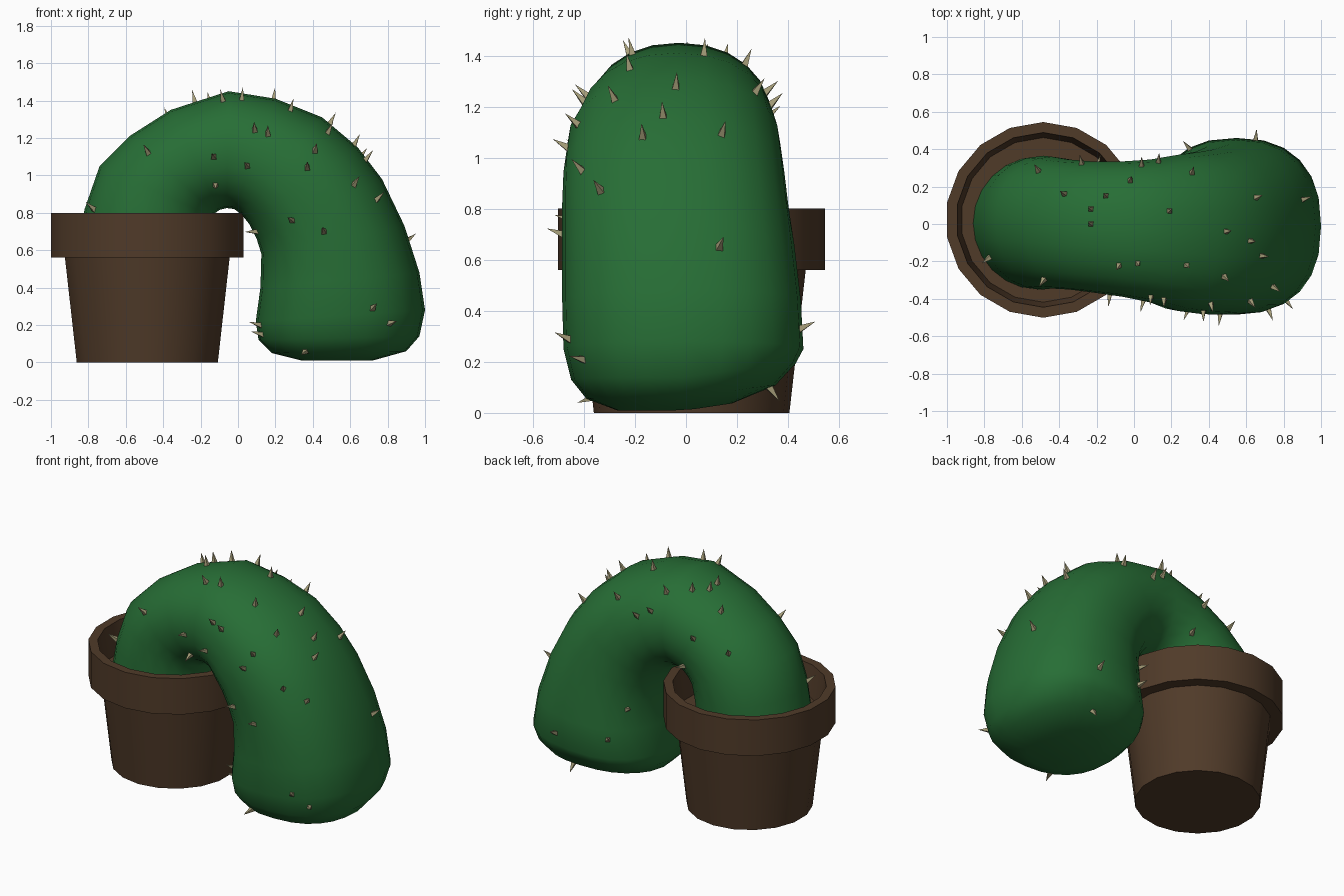
import bpy, bmesh, math
from mathutils import Vector
from mathutils.bvhtree import BVHTree

if "Cube" in bpy.data.objects:
    bpy.data.objects.remove(bpy.data.objects["Cube"])


def material(name, rgb):
    m = bpy.data.materials.new(name)
    m.diffuse_color = (*rgb, 1)
    m.use_nodes = True
    m.node_tree.nodes["Principled BSDF"].inputs["Base Color"].default_value = m.diffuse_color
    return m


GREEN = material("cactus green", (0.020, 0.155, 0.036))
BROWN = material("pot brown", (0.080, 0.043, 0.022))
TAN = material("spine tan", (0.38, 0.34, 0.19))


def finish(bm, name, mat, angle=None):
    bmesh.ops.recalc_face_normals(bm, faces=bm.faces)
    me = bpy.data.meshes.new(name)
    bm.to_mesh(me)
    ob = bpy.data.objects.new(name, me)
    bpy.context.collection.objects.link(ob)
    me.materials.append(mat)
    if angle:
        bpy.ops.object.select_all(action='DESELECT')
        ob.select_set(True)
        bpy.context.view_layer.objects.active = ob
        bpy.ops.object.shade_smooth_by_angle(angle=math.radians(angle))
    return ob


def loft(bm, rings):
    # skin a list of closed rings and cap both ends
    vs = [[bm.verts.new(p) for p in r] for r in rings]
    n = len(vs[0])
    for a, b in zip(vs, vs[1:]):
        for i in range(n):
            j = (i + 1) % n
            bm.faces.new((a[i], a[j], b[j], b[i]))
    bm.faces.new(vs[0])
    bm.faces.new(vs[-1])


# Pot: 18-sided lathe with a heavy rim and a sunken inside
profile = [(0.383, 0), (0.447, 0.56), (0.523, 0.56), (0.523, 0.80),
           (0.467, 0.80), (0.44, 0.60)]
bm = bmesh.new()
loft(bm, [[(-0.485 + r * math.cos(math.radians(10 + 20 * i)),
            0.022 + r * math.sin(math.radians(10 + 20 * i)), z)
           for i in range(18)] for r, z in profile])
finish(bm, "pot", BROWN, 30)

# Cactus body: drooping arch; outer x,z, inner x,z, y min, y max
sections = [
    (-0.86, 0.60, -0.16, 0.60, -0.35, 0.36),
    (-0.82, 0.82, -0.15, 0.72, -0.35, 0.365),
    (-0.74, 1.05, -0.14, 0.78, -0.345, 0.36),
    (-0.58, 1.21, -0.12, 0.80, -0.35, 0.345),
    (-0.36, 1.35, -0.10, 0.815, -0.365, 0.335),
    (-0.05, 1.45, -0.06, 0.825, -0.39, 0.335),
    (0.20, 1.41, -0.02, 0.82, -0.42, 0.345),
    (0.45, 1.31, 0.02, 0.79, -0.465, 0.37),
    (0.64, 1.15, 0.06, 0.74, -0.48, 0.385),
    (0.77, 0.98, 0.10, 0.66, -0.485, 0.40),
    (0.89, 0.73, 0.125, 0.58, -0.485, 0.425),
    (0.97, 0.48, 0.12, 0.40, -0.485, 0.45),
    (1.00, 0.28, 0.095, 0.22, -0.48, 0.46),
    (0.97, 0.14, 0.11, 0.12, -0.45, 0.43),
    (0.90, 0.06, 0.18, 0.05, -0.39, 0.35),
    (0.72, 0.01, 0.34, 0.01, -0.27, 0.18),
]


def section_ring(k, s, n=24):
    ox, oz, ix, iz, y0, y1 = s
    power = 2 / (2.0 + 0.5 * k / (len(sections) - 1))
    ring = []
    for i in range(n):
        t = 2 * math.pi * i / n
        c = math.copysign(abs(math.cos(t)) ** power, math.cos(t))
        d = math.copysign(abs(math.sin(t)) ** power, math.sin(t))
        y = (y0 + y1) / 2 + d * (y1 - y0) / 2
        z = (oz + iz) / 2 + c * (oz - iz) / 2
        if k > 12:                      # tilted underside, higher at the back
            z += 0.15 * max(0, y)
        ring.append((( ox + ix) / 2 + c * (ox - ix) / 2, y, z))
    return ring


bm = bmesh.new()
loft(bm, [section_ring(k, s) for k, s in enumerate(sections)])
bmesh.ops.recalc_face_normals(bm, faces=bm.faces)
tree = BVHTree.FromBMesh(bm)
finish(bm, "cactus_body", GREEN, 60)

# Spines: small four-sided cones found by casting rays onto the body
front = [(-0.48, 1.12), (-0.13, 1.10), (-0.12, 0.95), (0.05, 1.05),
         (0.09, 1.24), (0.16, 1.22), (0.37, 1.04), (0.41, 1.13),
         (0.29, 0.76), (0.46, 0.70), (0.62, 0.95), (0.74, 0.87),
         (0.72, 0.29), (0.81, 0.21), (0.13, 0.15), (0.12, 0.20),
         (0.36, 0.06), (-0.77, 0.82), (0.10, 0.70)]
top = [(-0.51, 0.28), (-0.37, 0.16), (-0.23, 0.08), (-0.15, 0.15),
       (-0.23, 0.0), (-0.02, 0.23), (0.04, 0.31), (0.31, 0.27),
       (0.19, 0.07), (-0.08, -0.22), (0.02, -0.21), (0.28, -0.22),
       (0.49, -0.04), (0.62, -0.09), (0.68, -0.17), (0.48, -0.28),
       (0.65, 0.14), (0.90, 0.13), (-0.28, 0.32), (0.13, 0.33)]
back = [(0.65, 0.33), (0.22, 0.55), (0.30, 0.36), (-0.20, 0.95), (0.60, 0.10)]
rays = [((x, -2, z), (0, 1, 0)) for x, z in front]
rays += [((x, y, 3), (0, 0, -1)) for x, y in top]
rays += [((x, 2, z), (0, -1, 0)) for x, z in back]

bm = bmesh.new()
for origin, direction in rays:
    hit, normal, _, _ = tree.ray_cast(Vector(origin), Vector(direction))
    if hit is None:
        continue
    axis = (normal + Vector((0, 0, 0.4))).normalized()
    u = axis.orthogonal().normalized()
    v = axis.cross(u)
    base = hit - axis * 0.015
    ring = [bm.verts.new(base + 0.022 * (u * a + v * b))
            for a, b in ((1, 0), (0, 1), (-1, 0), (0, -1))]
    tip = bm.verts.new(hit + axis * 0.068)
    for i in range(4):
        bm.faces.new((ring[i], ring[(i + 1) % 4], tip))
    bm.faces.new(ring[::-1])
finish(bm, "spines", TAN)
